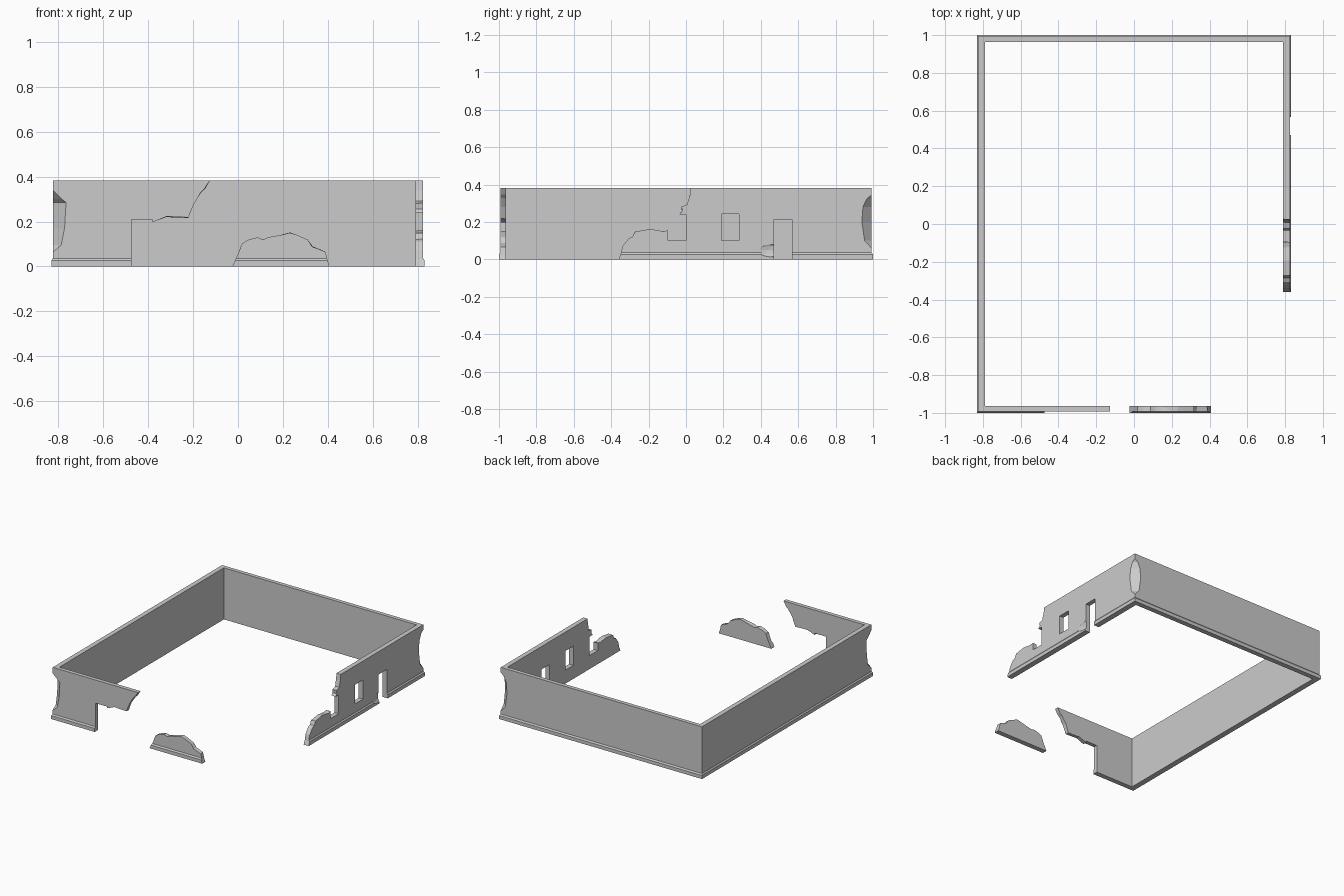
import bpy, bmesh, random
from mathutils import Vector

if "Cube" in bpy.data.objects:
    bpy.data.objects.remove(bpy.data.objects["Cube"])

random.seed(4)
H = 0.382


def make_object(name, bm):
    bmesh.ops.recalc_face_normals(bm, faces=bm.faces[:])
    me = bpy.data.meshes.new(name)
    bm.to_mesh(me)
    bm.free()
    ob = bpy.data.objects.new(name, me)
    bpy.context.collection.objects.link(ob)
    return ob


def skin(name, loops, closed=False):
    """Join equal-length point loops into a solid (ring if closed)."""
    bm = bmesh.new()
    rows = [[bm.verts.new(p) for p in loop] for loop in loops]
    pairs = list(zip(rows, rows[1:])) + ([(rows[-1], rows[0])] if closed else [])
    n = len(rows[0])
    for a, b in pairs:
        for i in range(n):
            j = (i + 1) % n
            bm.faces.new((a[i], a[j], b[j], b[i]))
    if not closed:
        bm.faces.new(rows[0])
        bm.faces.new(rows[-1])
    return make_object(name, bm)


def cut(target, cutter):
    cutter.hide_render = True
    mod = target.modifiers.new("cut", 'BOOLEAN')
    mod.operation = 'DIFFERENCE'
    mod.solver = 'EXACT'
    mod.object = cutter
    bpy.context.view_layer.objects.active = target
    bpy.ops.object.modifier_apply(modifier=mod.name)
    bpy.data.objects.remove(cutter, do_unlink=True)


def gap(name, profile, rough, place, near, far):
    """Prism through a wall; points inside index ranges get an uneven far edge."""
    back = []
    for i, (u, v) in enumerate(profile):
        if any(a <= i <= b for a, b in rough):
            u += random.uniform(-0.006, 0.006)
            v += random.uniform(-0.006, 0.004)
        back.append((u, v))
    return skin(name, [[place(u, v, near) for u, v in profile],
                       [place(u, v, far) for u, v in back]])


def rect(x, y, z):
    return [(-x, -y, z), (x, -y, z), (x, y, z), (-x, y, z)]


on_front = lambda u, v, d: (u, -d, v)
on_right = lambda u, v, d: (d, u, v)

# Rectangular wall ring with a chamfered plinth
walls = skin("ruined_walls", [
    rect(0.832, 1.0, 0), rect(0.832, 1.0, 0.026), rect(0.825, 0.992, 0.036),
    rect(0.825, 0.992, H), rect(0.79, 0.963, H), rect(0.79, 0.963, 0)], True)

# Front breach: doorway, broken lintel, then the low fragment's outline
front = [(-0.475, -0.1), (-0.475, 0.21), (-0.38, 0.21),
         (-0.38, 0.198), (-0.318, 0.224), (-0.22, 0.22), (-0.193, 0.282),
         (-0.17, 0.327), (-0.149, 0.349), (-0.127, 0.382),
         (-0.12, 0.5), (0.95, 0.5), (0.95, -0.1), (0.408, -0.1),
         (0.407, 0), (0.4, 0.03), (0.39, 0.064), (0.33, 0.087), (0.31, 0.12),
         (0.273, 0.136), (0.23, 0.149), (0.14, 0.133), (0.113, 0.12),
         (0.087, 0.131), (0.05, 0.122), (0.016, 0.1), (0, 0.056),
         (-0.025, 0), (-0.03, -0.1)]
cut(walls, gap("front_gap", front, [(4, 9), (15, 26)], on_front, 1.01, 0.955))

# Right breach: collapsed end with half a window left standing
right = [(-1.1, -0.1), (-0.365, -0.1), (-0.36, 0), (-0.35, 0.03),
         (-0.34, 0.07), (-0.307, 0.112), (-0.286, 0.122), (-0.27, 0.15),
         (-0.195, 0.163), (-0.12, 0.15), (-0.095, 0.155), (-0.095, 0.1),
         (0, 0.1), (0, 0.24), (-0.035, 0.24), (-0.02, 0.257),
         (-0.024, 0.283), (0.005, 0.294), (0.02, 0.34), (0.024, 0.382),
         (0.025, 0.5), (-1.1, 0.5)]
cut(walls, gap("right_gap", right, [(3, 9), (15, 19)], on_right, 0.84, 0.78))

# Intact window and doorway in the right wall
for y0, y1, z0, z1 in [(0.19, 0.284, 0.1, 0.242), (0.47, 0.566, -0.1, 0.212)]:
    hole = [(y0, z0), (y1, z0), (y1, z1), (y0, z1)]
    cut(walls, gap("opening", hole, [], on_right, 0.9, 0.7))

# Chipped plinth beside the doorway
bm = bmesh.new()
bmesh.ops.create_icosphere(bm, subdivisions=2, radius=1)
for v in bm.verts:
    v.co = Vector((0.84 + v.co.x * 0.024, 0.465 + v.co.y * 0.095, 0.05 + v.co.z * 0.042))
cut(walls, make_object("plinth_chip", bm))

# Worn hollows on two opposite corners: (height, depth)
corners = [(-1, [(0.065, 0.002), (0.095, 0.037), (0.17, 0.052), (0.285, 0.059),
                 (0.30, 0.04), (0.337, 0.002)]),
           (1, [(0.062, 0.002), (0.1, 0.037), (0.2, 0.052), (0.28, 0.046),
                (0.325, 0.025), (0.342, 0.002)])]
for s, levels in corners:
    cx, cy = 0.825 * s, 0.992 * s
    cut(walls, skin("corner_chip", [
        [(cx - d, cy, z), (cx, cy - d, z), (cx + d, cy, z), (cx, cy + d, z)]
        for z, d in levels]))

# Split off the free-standing front fragment
bpy.ops.object.select_all(action='DESELECT')
walls.select_set(True)
bpy.context.view_layer.objects.active = walls
bpy.ops.object.mode_set(mode='EDIT')
bpy.ops.mesh.select_all(action='SELECT')
bpy.ops.mesh.separate(type='LOOSE')
bpy.ops.object.mode_set(mode='OBJECT')
parts = sorted(bpy.context.scene.objects, key=lambda o: -o.dimensions.y)
for ob, name in zip(parts, ("tmp_a", "tmp_b")):
    ob.name = name
for ob, name in zip(parts, ("ruined_walls", "front_fragment")):
    ob.name = name
